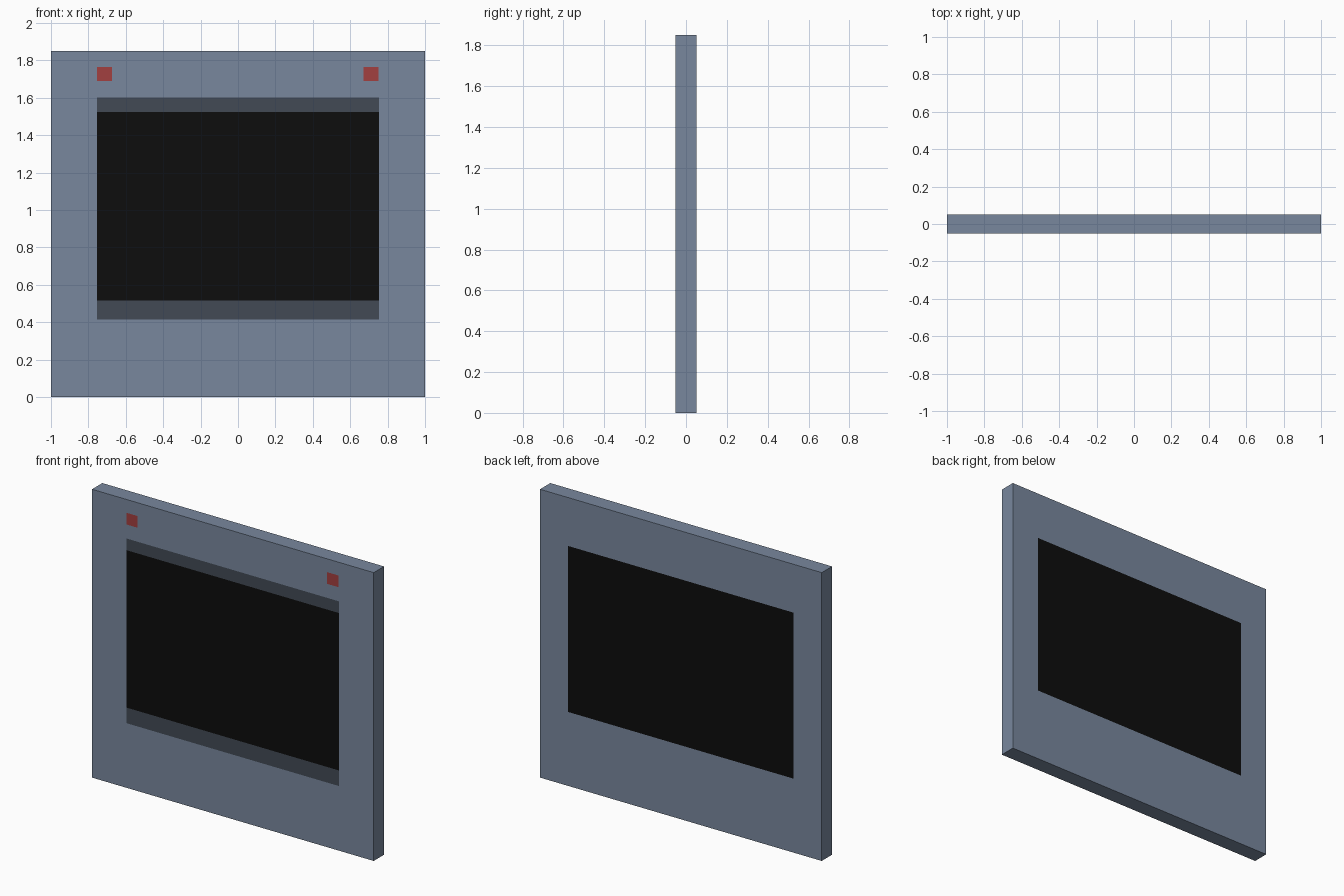
import bpy
import bmesh

if "Cube" in bpy.data.objects:
    bpy.data.objects.remove(bpy.data.objects["Cube"])

HALF_DEPTH = 0.052
GAP = 0.0008


def material(name, rgb):
    mat = bpy.data.materials.new(name)
    mat.diffuse_color = (*rgb, 1)
    mat.use_nodes = True
    mat.node_tree.nodes["Principled BSDF"].inputs["Base Color"].default_value = mat.diffuse_color
    return mat


slate = material("slate", (0.19, 0.245, 0.34))
dark = material("dark_slate", (0.055, 0.068, 0.09))
black = material("black", (0.004, 0.004, 0.004))
red = material("red", (0.36, 0.05, 0.05))


def add_object(name, bm, mat):
    mesh = bpy.data.meshes.new(name)
    bm.to_mesh(mesh)
    bm.free()
    mesh.materials.append(mat)
    obj = bpy.data.objects.new(name, mesh)
    bpy.context.collection.objects.link(obj)
    return obj


def flat_patch(name, x0, x1, z0, z1, mat, back=False):
    """Flat rectangle lying on the front or back of the panel."""
    y = (HALF_DEPTH + GAP) * (1 if back else -1)
    corners = [(x0, y, z0), (x1, y, z0), (x1, y, z1), (x0, y, z1)]
    if back:
        corners.reverse()
    bm = bmesh.new()
    bm.faces.new([bm.verts.new(c) for c in corners])
    return add_object(name, bm, mat)


# Main upright slab
bm = bmesh.new()
bmesh.ops.create_cube(bm, size=1)
bmesh.ops.scale(bm, vec=(2, 2 * HALF_DEPTH, 1.85), verts=bm.verts)
bmesh.ops.translate(bm, vec=(0, 0, 0.925), verts=bm.verts)
add_object("panel_body", bm, slate)

# Front screen with a dark band above and below
flat_patch("front_screen", -0.755, 0.755, 0.515, 1.525, black)
flat_patch("upper_band", -0.755, 0.755, 1.525, 1.60, dark)
flat_patch("lower_band", -0.755, 0.755, 0.415, 0.515, dark)

# Red indicator squares in the upper corners
for side, x in (("left", -0.715), ("right", 0.71)):
    flat_patch(f"{side}_indicator", x - 0.04, x + 0.04, 1.69, 1.765, red)

# Rear screen
flat_patch("back_screen", -0.80, 0.80, 0.475, 1.54, black, back=True)
